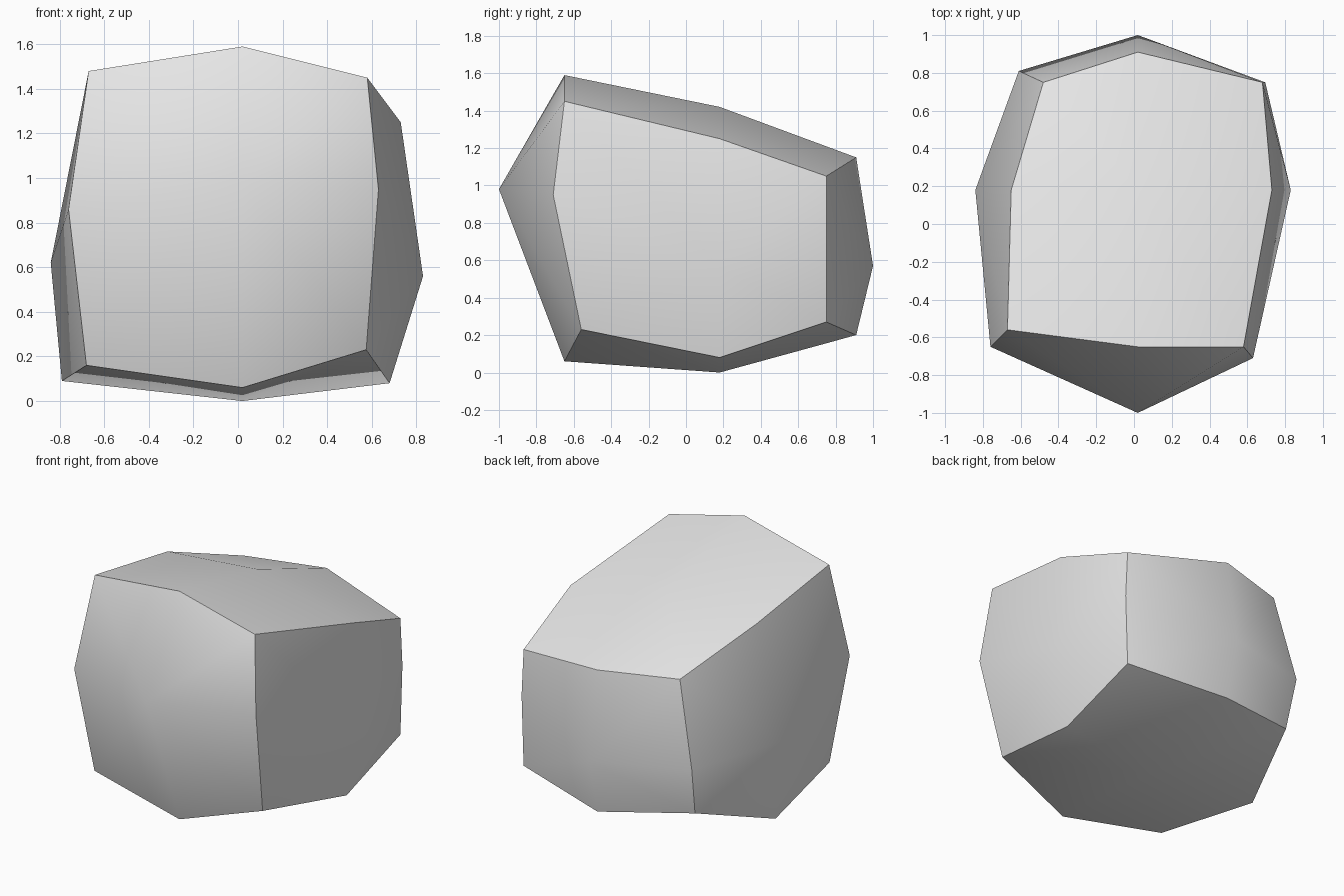
import bpy
import bmesh

# Remove the default cube only
default_cube = bpy.data.objects.get("Cube")
if default_cube:
    bpy.data.objects.remove(default_cube, do_unlink=True)


def make_material(name, colour):
    material = bpy.data.materials.new(name)
    material.use_nodes = True
    material.diffuse_color = colour
    shader = next(n for n in material.node_tree.nodes if n.type == 'BSDF_PRINCIPLED')
    shader.inputs["Base Color"].default_value = colour
    shader.inputs["Roughness"].default_value = 0.8
    return material


# Cross-sections, each running from the top middle round by +x:
# even points are side middles, odd points are corners
front_ring = [
    (0.02, -0.65, 1.59), (0.58, -0.65, 1.45), (0.63, -0.71, 0.95), (0.575, -0.56, 0.23),
    (0.02, -0.65, 0.06), (-0.68, -0.55, 0.16), (-0.76, -0.65, 0.86), (-0.67, -0.56, 1.48),
]
middle_outline = [
    (0.02, 1.42), (0.73, 1.25), (0.83, 0.56), (0.68, 0.08),
    (0.02, 0), (-0.79, 0.09), (-0.84, 0.62), (-0.65, 1.36),
]
middle_ring = [(x, 0.18, z) for x, z in middle_outline]
back_ring = [
    (0.02, 0.91, 1.15), (0.68, 0.75, 1.05), (0.695, 0.75, 0.74), (0.68, 0.75, 0.27),
    (0.02, 0.91, 0.20), (-0.585, 0.74, 0.285), (-0.61, 0.81, 0.61), (-0.48, 0.75, 1.16),
]
front_centre = (0.02, -1, 0.98)
back_centre = (0.02, 1, 0.57)


def add_ring(bm, points):
    return [bm.verts.new(p) for p in points]


def add_end(bm, ring, centre_point):
    """Close a ring with four quads round a raised centre; its rim is sharp."""
    centre = bm.verts.new(centre_point)
    count = len(ring)
    for i in range(0, count, 2):
        bm.faces.new((centre, ring[i], ring[i + 1], ring[(i + 2) % count]))
    for i in range(count):
        bm.edges.get((ring[i], ring[(i + 1) % count])).smooth = False


def add_sides(bm, ring, middle):
    """Join an end ring to the middle ring; the corner lines are sharp."""
    count = len(ring)
    for i in range(count):
        j = (i + 1) % count
        if i % 2 == 0:
            quad = (middle[i], ring[i], ring[j], middle[j])
        else:
            quad = (middle[j], middle[i], ring[i], ring[j])
        bm.faces.new(quad)
    for i in range(1, count, 2):
        bm.edges.get((ring[i], middle[i])).smooth = False


# Boulder block: two lofted halves with domed ends
bm = bmesh.new()
middle = add_ring(bm, middle_ring)
for points, centre_point in ((front_ring, front_centre), (back_ring, back_centre)):
    ring = add_ring(bm, points)
    add_sides(bm, ring, middle)
    add_end(bm, ring, centre_point)
bmesh.ops.recalc_face_normals(bm, faces=bm.faces[:])
for face in bm.faces:
    face.smooth = True

mesh = bpy.data.meshes.new("boulder")
bm.to_mesh(mesh)
bm.free()
mesh.materials.append(make_material("stone_grey", (0.8, 0.8, 0.8, 1)))
boulder = bpy.data.objects.new("boulder", mesh)
bpy.context.scene.collection.objects.link(boulder)
